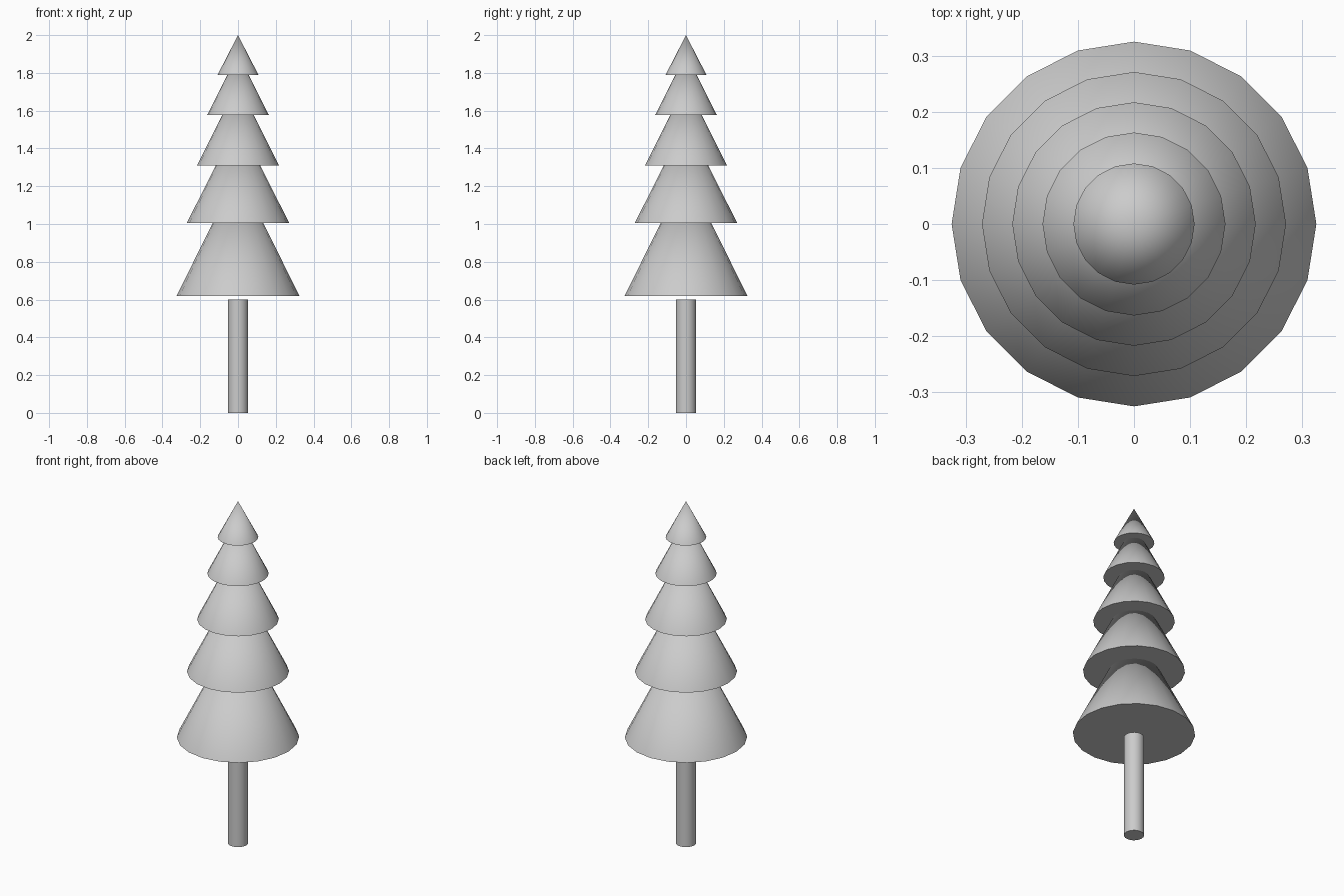
import bpy

if "Cube" in bpy.data.objects:
    bpy.data.objects.remove(bpy.data.objects["Cube"])

SIDES = 20


def finish(name):
    ob = bpy.context.object
    ob.name = name
    bpy.ops.object.shade_smooth_by_angle()


# Trunk
bpy.ops.mesh.primitive_cylinder_add(vertices=SIDES, radius=0.054, depth=0.6,
                                    location=(0, 0, 0.3))
finish("trunk")

# Foliage tiers, bottom to top: radius, base height, tip height
tiers = [
    (0.325, 0.62, 1.275),
    (0.271, 1.005, 1.545),
    (0.217, 1.31, 1.745),
    (0.163, 1.578, 1.902),
    (0.108, 1.79, 2.0),
]
for i, (radius, base, tip) in enumerate(tiers, 1):
    bpy.ops.mesh.primitive_cone_add(vertices=SIDES, radius1=radius, radius2=0,
                                    depth=tip - base,
                                    location=(0, 0, (base + tip) / 2))
    finish(f"foliage_tier_{i}")
